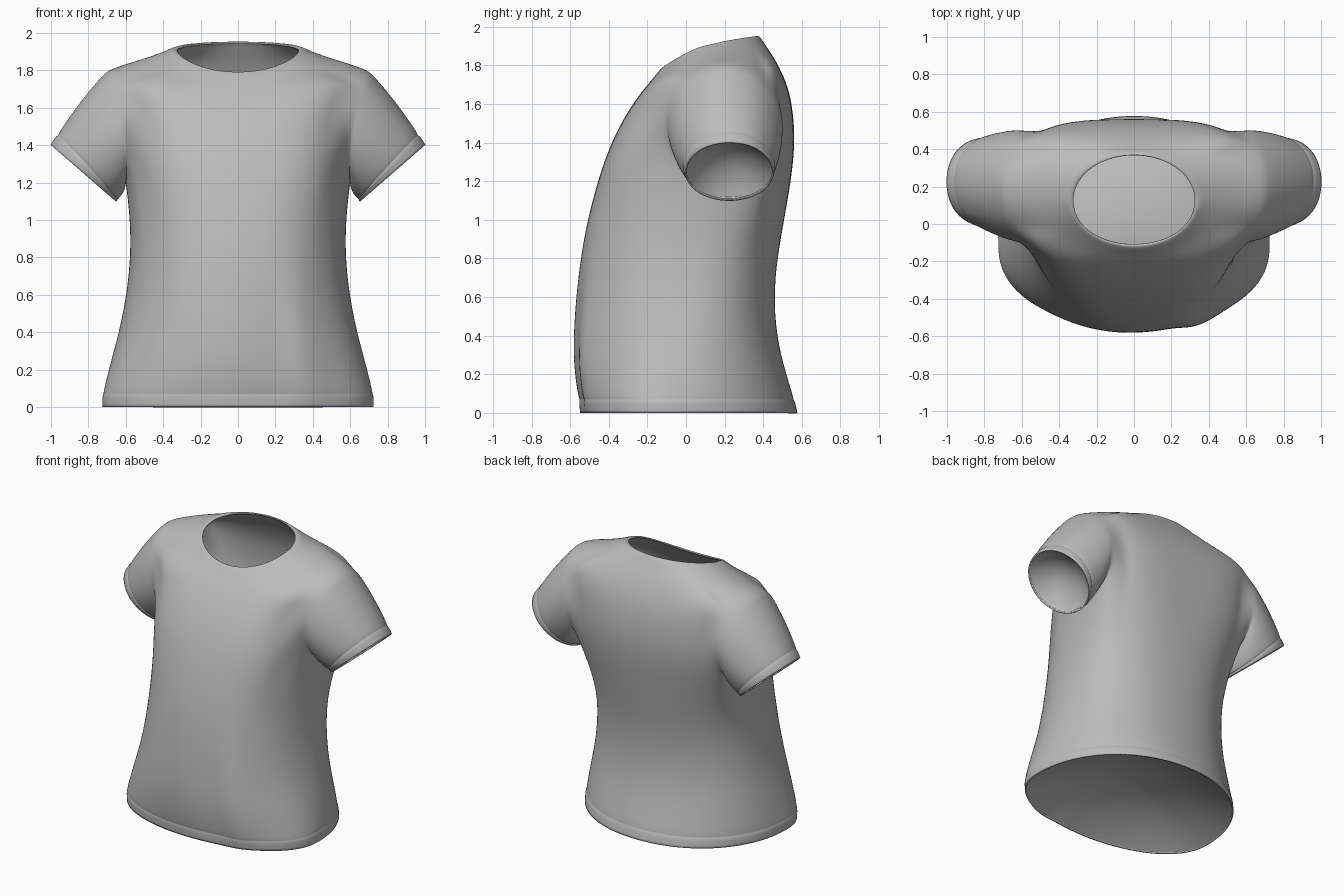
import bpy, bmesh
from math import sin, cos, pi, exp, copysign, radians
from mathutils import Vector

cube = bpy.data.objects.get("Cube")
if cube:
    bpy.data.objects.remove(cube)

fabric = bpy.data.materials.new("grey_cotton")
fabric.use_nodes = True
grey = (0.5, 0.5, 0.5, 1)
fabric.diffuse_color = grey
fabric.node_tree.nodes["Principled BSDF"].inputs["Base Color"].default_value = grey
fabric.node_tree.nodes["Principled BSDF"].inputs["Roughness"].default_value = 0.8

COLS, HALF = 40, 4          # columns round the body, half-width of the armhole
ARMPIT, SHOULDER = 8, 12    # rows bounding the armhole

# rows: z front, z side, z back, half width, y front, y side, y back, squareness
ROWS = [
    (0, 0, 0, .727, -.55, -.12, .58, .95),
    (.06, .06, .06, .729, -.557, -.12, .567, .95),
    (.07, .07, .07, .72, -.552, -.12, .557, .95),
    (.08, .08, .08, .723, -.56, -.12, .56, .95),
    (.25, .25, .25, .68, -.586, -.07, .505, .92),
    (.45, .45, .45, .625, -.584, -.02, .462, .9),
    (.7, .7, .7, .582, -.562, .02, .458, .85),
    (.95, .95, .95, .572, -.525, .08, .5, .8),
    (1.2, 1.2, 1.2, .6, -.46, .15, .545, .7),
    (1.36, 1.36, 1.36, .61, -.405, .19, .562, .62),
    (1.5, 1.5, 1.5, .615, -.34, .21, .562, .6),
    (1.62, 1.64, 1.66, .635, -.265, .22, .54, .55),
    (1.7, 1.808, 1.77, .69, -.2, .24, .495, .55),
    (1.74, 1.855, 1.85, .53, -.165, .23, .45, .75),
    (1.775, 1.9, 1.915, .39, -.138, .18, .405, .9),
    (1.795, 1.918, 1.957, .345, -.12, .15, .38, 1),
    (1.787, 1.904, 1.952, .325, -.108, .13, .368, 1),
]


def body_point(row, col):
    zf, zs, zb, rx, yf, yc, yb, square = row
    a = 2 * pi * col / COLS
    c, s = cos(a), sin(a)
    x = copysign(rx * abs(c) ** square, c)
    if s > 0:
        return Vector((x, yc + s ** square * (yb - yc), zs + s ** .75 * (zb - zs)))
    y = yc + abs(s) ** .9 * (yf - yc)
    z = zs + abs(s) ** 1.4 * (zf - zs)
    # soft drape folds on the lower front
    fade = max(0, 1 - z / 1.15) * min(1, z * 4 + .4)
    y -= .035 * fade * exp(-((x - .38 + z * .15) / .09) ** 2)
    y += .02 * fade * exp(-((x - .2) / .08) ** 2)
    return Vector((x, y, z))


def armhole(side):
    """Loop of body vertices round one armhole, starting low at the front."""
    def v(r, j):
        return grid[r][(j if side > 0 else COLS // 2 - j) % COLS]
    loop = [v(ARMPIT, j) for j in range(-HALF, HALF + 1)]
    loop += [v(r, HALF) for r in range(ARMPIT + 1, SHOULDER + 1)]
    loop += [v(SHOULDER, j) for j in range(HALF - 1, -HALF - 1, -1)]
    loop += [v(r, -HALF) for r in range(SHOULDER - 1, ARMPIT, -1)]
    return loop


def armhole_angle(i, count):
    """Angle from the armpit of loop vertex i, closer together at the crown."""
    k = i - HALF
    if k > count / 2:
        return -armhole_angle(count - k + HALF, count)
    if k <= HALF:
        return radians(15 * k)
    return radians(60 + 19 * (k - HALF) if k <= 2 * HALF else 136 + 11 * (k - 2 * HALF))


def bridge(bm, low, high):
    for i in range(len(low)):
        n = (i + 1) % len(low)
        bm.faces.new((low[i], low[n], high[n], high[i]))


def make_object(name, bm):
    mesh = bpy.data.meshes.new(name)
    bm.to_mesh(mesh)
    bm.free()
    mesh.materials.append(fabric)
    mesh.shade_smooth()
    obj = bpy.data.objects.new(name, mesh)
    bpy.context.collection.objects.link(obj)
    return obj


def lining(name, edge, inward):
    """Domed inner panel that closes an opening, hollow side outwards."""
    bm = bmesh.new()
    centre = sum(edge, Vector()) / len(edge)
    outer = None
    for f in (.985, .9, .75, .55, .3):
        ring = [bm.verts.new(centre.lerp(p, f) + inward * (1 - f * f)) for p in edge]
        if outer:
            bridge(bm, outer, ring)
        outer = ring
    tip = bm.verts.new(centre + inward)
    for i in range(len(outer)):
        bm.faces.new((outer[i], outer[(i + 1) % len(outer)], tip))
    bmesh.ops.recalc_face_normals(bm, faces=bm.faces)
    if sum((f.normal.dot(inward) for f in bm.faces)) > 0:
        bmesh.ops.reverse_faces(bm, faces=bm.faces)
    make_object(name, bm)


bm = bmesh.new()
grid = [[bm.verts.new(body_point(r, c)) for c in range(COLS)] for r in ROWS]

# body, leaving both armholes open
for r in range(len(ROWS) - 1):
    for c in range(COLS):
        from_side = abs((c + .5 + COLS / 4) % (COLS / 2) - COLS / 4)
        if ARMPIT <= r < SHOULDER and from_side < HALF:
            continue
        n = (c + 1) % COLS
        bm.faces.new((grid[r][c], grid[r][n], grid[r + 1][n], grid[r + 1][c]))

# sleeves, lofted from an oval armhole to a tilted round cuff
# steps: fraction along the sleeve, outward swell
STEPS = [(.1, .006), (.25, .011), (.45, .013), (.65, .01), (.85, .004),
         (.87, -.003), (.89, .004), (1, 0)]
for side, word in ((1, "left"), (-1, "right")):
    centre = Vector((side * .827, .225, 1.25))
    up = Vector((side * .755, 0, .656))
    loop = armhole(side)
    angles = [armhole_angle(i, len(loop)) for i in range(len(loop))]
    for vert, a in zip(loop, angles):
        height = .5 - .5 * cos(a)
        vert.co = (side * (.6 + .09 * height ** 2 - .025 * sin(a) ** 2),
                   .2 + .305 * sin(a), 1.2 + .608 * height)
    root = [v.co.copy() for v in loop]
    previous = loop
    for t, swell in STEPS:
        ring = []
        for start, a in zip(root, angles):
            out = Vector((0, sin(a), 0)) - up * cos(a)
            ring.append(bm.verts.new(start.lerp(centre + out * .234, t) + out * swell))
        bridge(bm, previous, ring)
        previous = ring
    lining(word + "_sleeve_lining", [v.co.copy() for v in previous],
           Vector((side * -.08, 0, .09)))

lining("hem_lining", [v.co.copy() for v in grid[0]], Vector((0, 0, .2)))

bmesh.ops.recalc_face_normals(bm, faces=bm.faces)
# an open shell needs its outward direction checked on the front
front = min(bm.faces, key=lambda f: f.calc_center_median().y)
if front.normal.y > 0:
    bmesh.ops.reverse_faces(bm, faces=bm.faces)
shirt = make_object("shirt", bm)

# smooth cloth with a thin turned edge
smooth = shirt.modifiers.new("smooth", 'SUBSURF')
smooth.levels = smooth.render_levels = 2
thick = shirt.modifiers.new("cloth_thickness", 'SOLIDIFY')
thick.thickness = .01
thick.offset = -1
